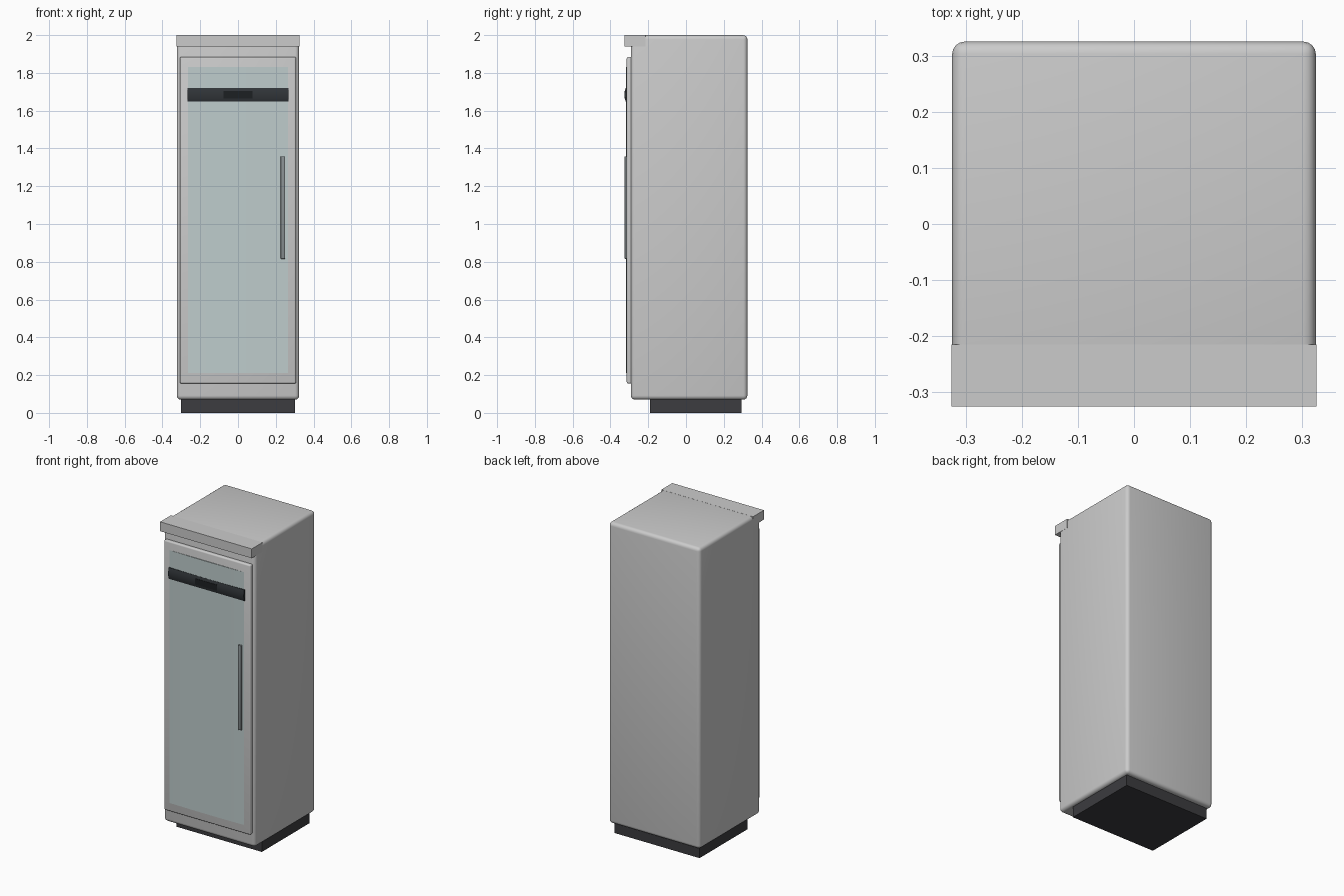
import bpy, bmesh, math

if "Cube" in bpy.data.objects:
    bpy.data.objects.remove(bpy.data.objects["Cube"])


def material(name, rgb):
    m = bpy.data.materials.new(name)
    m.diffuse_color = (*rgb, 1)
    m.use_nodes = True
    m.node_tree.nodes["Principled BSDF"].inputs["Base Color"].default_value = m.diffuse_color
    return m


dark = material("dark_plastic", (0.045, 0.045, 0.05))
panel = material("black_panel", (0.03, 0.035, 0.04))
screen = material("screen_black", (0.012, 0.014, 0.016))
glass_mat = material("pale_glass", (0.52, 0.61, 0.61))
metal = material("handle_metal", (0.25, 0.28, 0.29))


def finish(name, bm, mat):
    bmesh.ops.recalc_face_normals(bm, faces=bm.faces)
    me = bpy.data.meshes.new(name)
    bm.to_mesh(me)
    bm.free()
    ob = bpy.data.objects.new(name, me)
    bpy.context.collection.objects.link(ob)
    if mat:
        me.materials.append(mat)
    bpy.ops.object.select_all(action='DESELECT')
    bpy.context.view_layer.objects.active = ob
    ob.select_set(True)
    bpy.ops.object.shade_smooth_by_angle(angle=math.radians(30))
    return ob


def box(name, x, y, z, mat=None, bevel=0, segments=4):
    """Box from (min, max) ranges, with optional rounded edges."""
    bm = bmesh.new()
    bmesh.ops.create_cube(bm, size=1)
    for v in bm.verts:
        v.co = [r[0] if c < 0 else r[1] for c, r in zip(v.co, (x, y, z))]
    if bevel:
        bmesh.ops.bevel(bm, geom=bm.edges[:], offset=bevel, segments=segments,
                        profile=0.5, affect='EDGES')
    return finish(name, bm, mat)


def bowed(name, x, z, back, edge, front, axis, mat, steps=12):
    """Slab whose front face bows outward across x or z."""
    bm = bmesh.new()
    span, other = (x, z) if axis == 'x' else (z, x)

    def vert(a, y, b):
        return bm.verts.new((a, y, b) if axis == 'x' else (b, y, a))

    prof = [(span[0], back)]
    for i in range(steps + 1):
        t = i / steps
        prof.append((span[0] + (span[1] - span[0]) * t,
                     edge + (front - edge) * (1 - (2 * t - 1) ** 2)))
    prof.append((span[1], back))
    rings = [[vert(a, y, b) for a, y in prof] for b in other]
    n = len(prof)
    for i in range(n):
        j = (i + 1) % n
        bm.faces.new((rings[0][i], rings[0][j], rings[1][j], rings[1][i]))
    for ring in rings:
        bm.faces.new(ring)
    return finish(name, bm, mat)


# Cabinet, plinth and top fascia
box("cabinet_body", (-0.324, 0.324), (-0.292, 0.325), (0.07, 1.9995), bevel=0.022)
box("plinth", (-0.302, 0.302), (-0.19, 0.294), (0, 0.08), dark)
box("top_fascia", (-0.325, 0.325), (-0.325, -0.215), (1.94, 2.0))

# Door with its glass
box("door_frame", (-0.307, 0.307), (-0.314, -0.285), (0.155, 1.885), bevel=0.009, segments=3)
bowed("door_glass", (-0.264, 0.264), (0.21, 1.83), -0.31, -0.3145, -0.318, 'x', glass_mat)

# Control strip with display
bowed("control_strip", (-0.268, 0.268), (1.648, 1.72), -0.31, -0.319, -0.325, 'z', panel)
box("display", (-0.078, 0.078), (-0.3255, -0.315), (1.665, 1.703), screen)

# Vertical door handle
box("door_handle", (0.226, 0.25), (-0.325, -0.312), (0.815, 1.358), metal, bevel=0.003, segments=3)
